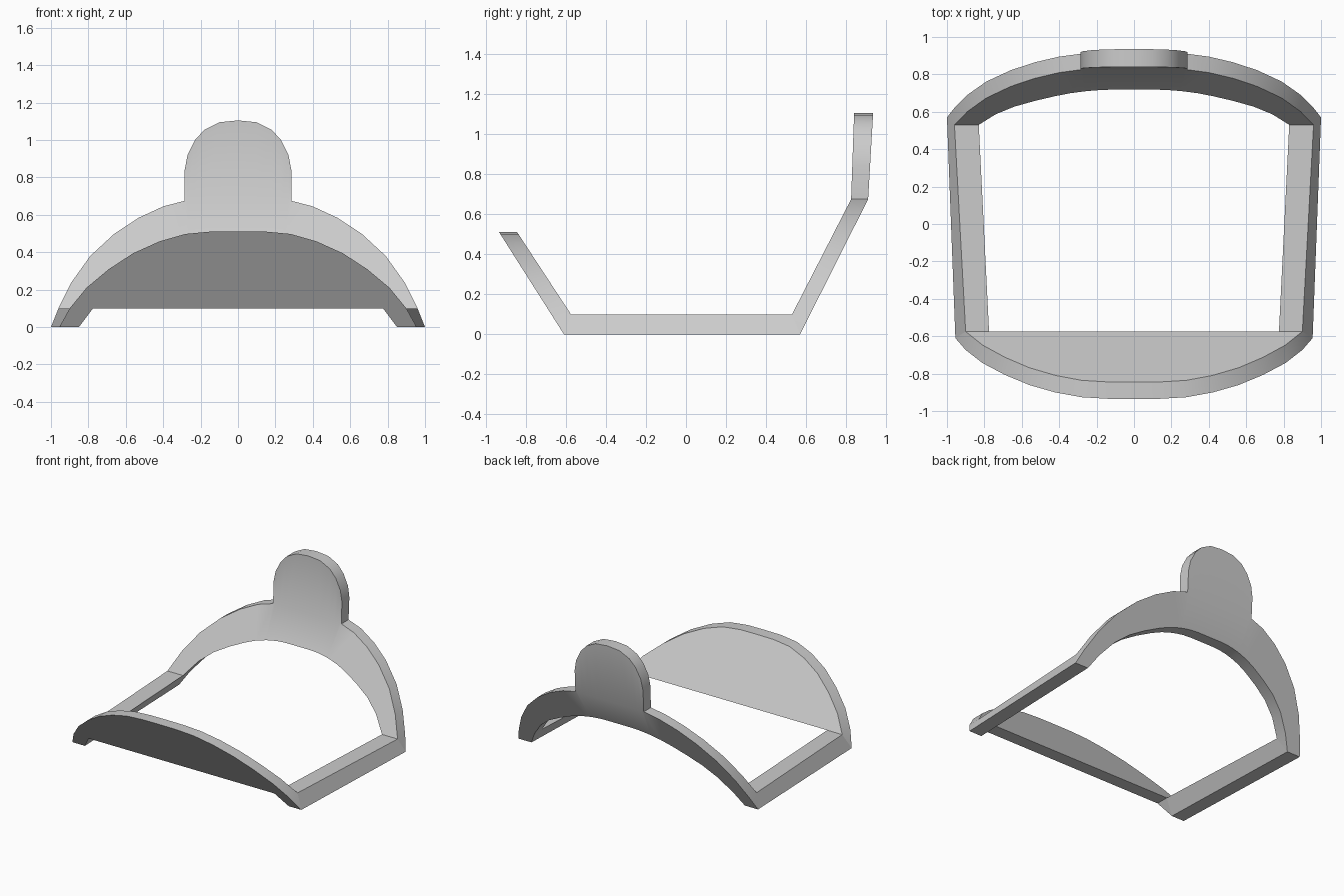
import bpy, bmesh, math

cube = bpy.data.objects.get("Cube")
if cube:
    bpy.data.objects.remove(cube, do_unlink=True)

GREY = (0.6, 0.6, 0.6, 1)
mat = bpy.data.materials.new("plain grey")
mat.use_nodes = True
mat.diffuse_color = GREY
mat.node_tree.nodes["Principled BSDF"].inputs["Base Color"].default_value = GREY


def finish(name, bm):
    bmesh.ops.recalc_face_normals(bm, faces=bm.faces)
    mesh = bpy.data.meshes.new(name)
    bm.to_mesh(mesh)
    bm.free()
    mesh.materials.append(mat)
    obj = bpy.data.objects.new(name, mesh)
    bpy.context.collection.objects.link(obj)
    bpy.ops.object.select_all(action='DESELECT')
    obj.select_set(True)
    bpy.context.view_layer.objects.active = obj
    bpy.ops.object.shade_smooth_by_angle(angle=math.radians(30))
    return obj


def interp(knots, z):
    """Piecewise linear y at height z."""
    for (z0, y0), (z1, y1) in zip(knots, knots[1:]):
        if z <= z1:
            break
    return y0 + (y1 - y0) * (z - z0) / (z1 - z0)


def bent_plate(name, strips, outer, inner):
    """Mirrored strips of upper/lower points in x-z, bent along two y profiles."""
    bm = bmesh.new()
    for half in strips:
        pairs = half + [((-a[0], a[1]), (-b[0], b[1])) for a, b in reversed(half)]
        for (a, b), (c, d) in zip(pairs, pairs[1:]):
            corners = []
            for p in (a, b, d, c):
                if p not in corners and (-p[0], p[1]) != (0, 0):
                    corners.append(p)
            if len({x for x, z in corners}) > 1:
                bm.faces.new([bm.verts.new((x, 0, z)) for x, z in corners])
    bmesh.ops.remove_doubles(bm, verts=bm.verts, dist=0.0005)
    sheet = list(bm.verts)
    new = bmesh.ops.extrude_face_region(bm, geom=bm.faces[:], use_keep_orig=True)
    for v in sheet:
        v.co.y = interp(outer, v.co.z)
    for v in new["geom"]:
        if isinstance(v, bmesh.types.BMVert):
            v.co.y = interp(inner, v.co.z)
    bmesh.ops.remove_doubles(bm, verts=bm.verts, dist=0.0005)
    return finish(name, bm)


# Rear arch with its rounded upright tab
arch = [((1, 0), (.89, 0)), ((.96, .1), (.83, .1)), ((.89, .24), (.74, .21)),
        ((.79, .38), (.64, .29)), ((.66, .5), (.53, .35)), ((.53, .585), (.42, .4)),
        ((.4, .645), (.34, .43)), ((.285, .675), (.265, .449)), ((.27, .675), (.25, .452)),
        ((.23, .675), (.21, .459)), ((.18, .675), (.16, .465)),
        ((.1, .675), (.1, .468)), ((0, .675), (0, .468))]
tab = [((x, z), (x, .675)) for x, z in
       ((.285, .84), (.27, .92), (.23, 1.0), (.18, 1.055), (.1, 1.095), (0, 1.105))]
bent_plate("rear_arch_and_tab", [arch, tab],
           [(0, .57), (.675, .91), (1.105, .935)],
           [(0, .57), (.1, .53), (.675, .825), (1.105, .84)])

# Sloping front panel
panel = [((.955, 0), (.85, 0)), ((.9, .1), (.775, .1)), ((.81, .21), (.72, .1)),
         ((.69, .31), (.64, .1)), ((.56, .395), (.54, .1)), ((.42, .458), (.42, .1)),
         ((.28, .498), (.28, .1)), ((.14, .511), (.14, .1)), ((0, .512), (0, .1))]
bent_plate("front_panel", [panel],
           [(0, -.61), (.512, -.935)], [(0, -.61), (.1, -.575), (.512, -.845)])

# Side rails, mitred into both plates
for side, name in ((1, "left_rail"), (-1, "right_rail")):
    bm = bmesh.new()
    ends = []
    for y0, y1, section in ((-.61, -.575, (.955, .85, .775, .9)),
                            (.57, .53, (1, .89, .83, .96))):
        ends.append([bm.verts.new((side * x, y, z)) for x, y, z in
                     zip(section, (y0, y0, y1, y1), (0, 0, .1, .1))])
    front, back = ends
    bm.faces.new(front)
    bm.faces.new(back)
    for i in range(4):
        j = (i + 1) % 4
        bm.faces.new((front[i], front[j], back[j], back[i]))
    finish(name, bm)
